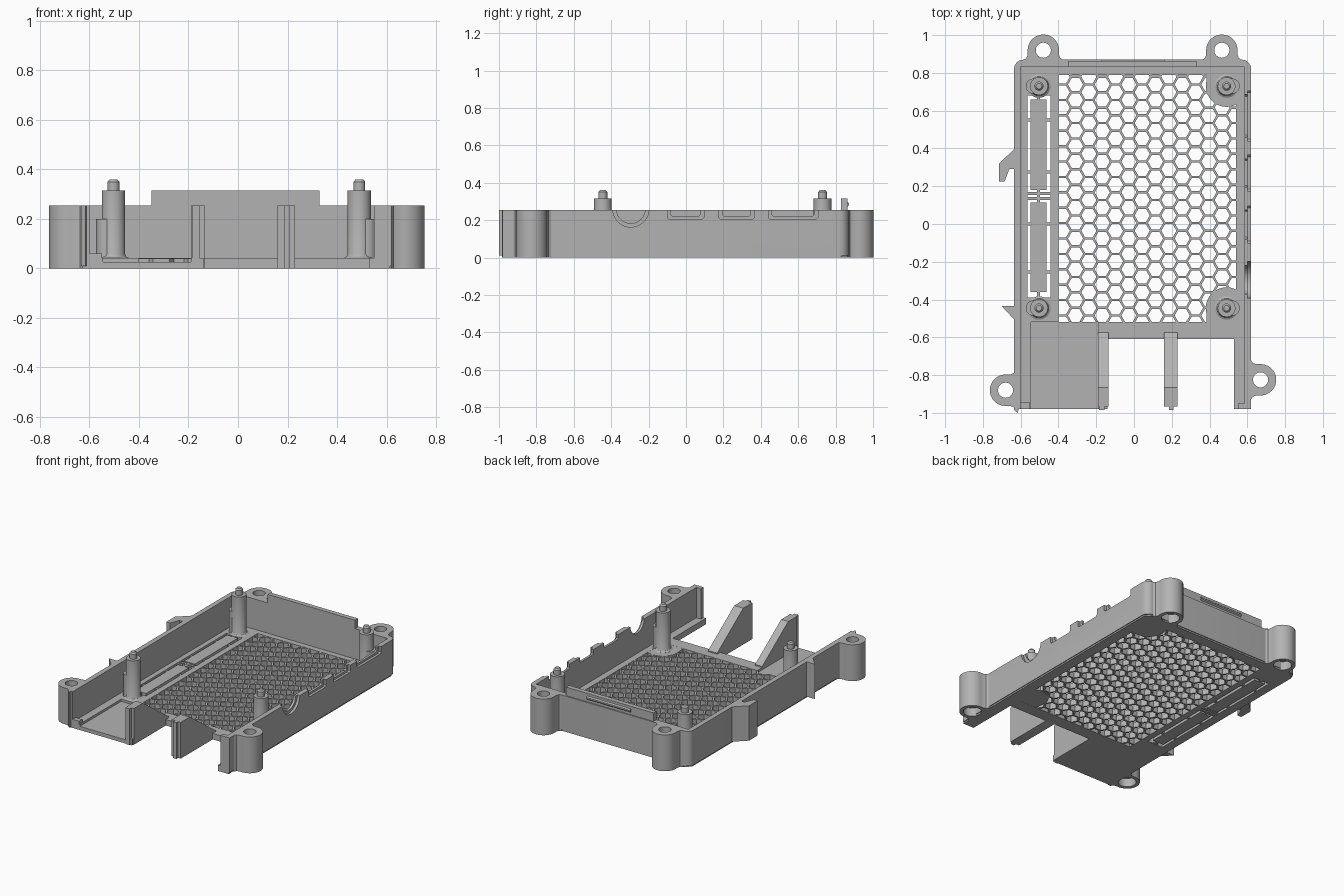
import bpy, bmesh, math
from mathutils import Matrix

if "Cube" in bpy.data.objects:
    bpy.data.objects.remove(bpy.data.objects["Cube"])

grey = bpy.data.materials.new("plain grey")
grey.use_nodes = True
grey.diffuse_color = (0.45, 0.45, 0.45, 1)
grey.node_tree.nodes["Principled BSDF"].inputs["Base Color"].default_value = (0.45, 0.45, 0.45, 1)
parts = []
H, FLOOR = 0.255, 0.042


def finish(bm, name):
    bmesh.ops.recalc_face_normals(bm, faces=bm.faces)
    me = bpy.data.meshes.new(name)
    bm.to_mesh(me)
    bm.free()
    me.materials.append(grey)
    ob = bpy.data.objects.new(name, me)
    bpy.context.collection.objects.link(ob)
    parts.append(ob)
    return ob


def add_prism(bm, pts, z0, z1):
    face = bm.faces.new([bm.verts.new((x, y, z0)) for x, y in pts])
    ext = bmesh.ops.extrude_face_region(bm, geom=[face])["geom"]
    bmesh.ops.translate(bm, vec=(0, 0, z1 - z0),
                        verts=[v for v in ext if isinstance(v, bmesh.types.BMVert)])


def prism(name, pts, z0, z1):
    bm = bmesh.new()
    add_prism(bm, pts, z0, z1)
    return finish(bm, name)


def rect(x0, x1, y0, y1):
    return [(x0, y0), (x1, y0), (x1, y1), (x0, y1)]


def circle(x, y, r, n=32, a0=0.0, a1=2 * math.pi):
    closed = abs(a1 - a0 - 2 * math.pi) < 1e-6
    steps = n if closed else n - 1
    return [(x + r * math.cos(a0 + (a1 - a0) * i / steps),
             y + r * math.sin(a0 + (a1 - a0) * i / steps)) for i in range(n)]


def side_prism(name, pts, x0, x1):
    """Profile in (y, z) extruded along x."""
    ob = prism(name, pts, x0, x1)
    ob.data.transform(Matrix(((0, 0, 1, 0), (1, 0, 0, 0), (0, 1, 0, 0), (0, 0, 0, 1))))
    return ob


def cut(ob, *cutters):
    for c in cutters:
        m = ob.modifiers.new("cut", "BOOLEAN")
        m.operation, m.solver, m.object = "DIFFERENCE", "EXACT", c
        bpy.context.view_layer.objects.active = ob
        bpy.ops.object.modifier_apply(modifier=m.name)
        parts.remove(c)
        bpy.data.objects.remove(c)


# Floor plate with grille opening, vent opening and recessed cable channel
e = 0.006
base = prism("floor", [(-.635 + e, -.98), (-.14, -.98), (-.14, -.61), (.53, -.61), (.53, -.98),
                       (.62 - e, -.98), (.62 - e, .83), (.58, .87 - e), (-.595, .87 - e),
                       (-.635 + e, .83)], 0, FLOOR)
cut(base, prism("grille_cutter", rect(-.40, .54, -.52, .79), -.1, .1),
    prism("vent_cutter", rect(-.565, -.442, -.39, .68), -.1, .1),
    prism("channel_cutter", rect(-.545, -.19, -1.1, -.52), .026, .1))

# Honeycomb grille
grille = prism("honeycomb_grille", rect(-.40, .54, -.52, .79), .001, FLOOR - .001)
pitch = 0.0815
bm = bmesh.new()
for col in range(15):
    for row in range(18):
        x = -.38 + col * pitch * math.sqrt(3) / 2
        y = -.525 + (row + col % 2 / 2) * pitch
        add_prism(bm, circle(x, y, (pitch - .012) / math.sqrt(3), 6), -.1, .1)
cut(grille, finish(bm, "hexagon_cutter"))

# Vent slats held by small ribs
for y0, y1 in ((.18, .66), (-.36, .115)):
    prism("vent_slat", rect(-.547, -.463, y0, y1), 0, FLOOR)
for y in (.55, .275, .162, .135, 0, -.255):
    prism("vent_rib", rect(-.57, -.437, y - .008, y + .008), .002, FLOOR - .002)
for y0, y1 in ((.65, .69), (.11, .19), (-.4, -.35)):
    prism("vent_link", rect(-.513, -.497, y0, y1), .003, FLOOR - .003)

# Outer wall, open at the front
outer = ([(-.635, -.98)] + circle(-.585, .82, .05, 8, math.pi, math.pi / 2)
         + circle(.57, .82, .05, 8, math.pi / 2, 0) + [(.62, -.98)])
inner = [(.585, -.98), (.585, .83), (-.60, .83), (-.60, -.98)]
wall = prism("outer_wall", outer + inner, .01, H)

# Port openings with a wider outer recess
for y0, y1 in ((-.10, .095), (.175, .365), (.44, .705)):
    for d, zb, x0 in ((0, .205, .602), (.02, .22, .5)):
        c = d + .01
        cut(wall, side_prism("port_cutter", [(y0 + c, zb), (y1 - c, zb), (y1 - d, zb + .01),
                                             (y1 - d, .4), (y0 + d, .4), (y0 + d, zb + .01)], x0, .7))
for r, x0 in ((.097, .602), (.077, .5)):
    cut(wall, side_prism("jack_cutter", circle(-.295, H + .005, r), x0, .7))

# Raised tab and snap ridge on the back wall
prism("back_tab", rect(-.35, .33, .83, .863), .2, .315)
side_prism("snap_ridge", [(.86, .27), (.872, .28), (.872, .29), (.86, .30)], -.175, .165)

# Screw ears with counterbored holes
for x, y, a in ((-.48, .92, 0), (.465, .92, 0), (.67, -.825, -math.pi / 2), (-.68, -.88, math.pi / 2)):
    shape = circle(0, 0, .083, 24, 0, math.pi)
    shape += [(-.083, -.025), (-.09, -.042), (-.105, -.051), (-.105, -.065),
              (.105, -.065), (.105, -.051), (.09, -.042), (.083, -.025)]
    ear = prism("screw_ear", shape, 0, H)
    cut(ear, prism("hole_cutter", circle(0, 0, .04), -.1, .5),
        prism("bore_cutter", circle(0, 0, .058), -.1, .06))
    ear.data.transform(Matrix.Translation((x, y, 0)) @ Matrix.Rotation(a, 4, "Z"))

# Board standoffs with locating pins
for x in (-.503, .49):
    for y in (.73, -.445):
        profile = [(0, 0.005), (.062, .005), (.062, FLOOR), (.052, .048), (.047, .058), (.047, .315),
                   (.024, .315), (.024, .35), (.015, .36), (0, .36)]
        bm = bmesh.new()
        vs = [bm.verts.new((r, 0, z)) for r, z in profile]
        es = [bm.edges.new(p) for p in zip(vs, vs[1:])]
        bmesh.ops.spin(bm, geom=vs + es, cent=(0, 0, 0), axis=(0, 0, 1), angle=2 * math.pi, steps=32)
        bmesh.ops.remove_doubles(bm, verts=bm.verts, dist=1e-4)
        bmesh.ops.translate(bm, verts=bm.verts, vec=(x, y, 0))
        finish(bm, "standoff")
        s = math.copysign(1, x)
        prism("standoff_buttress", circle(x + s * .03, y, .04, 24), .01, .2)
        # solid floor pads at the grille corners
        if x > 0:
            prism("floor_pad", circle(x, y, .11, 32), 0.0005, FLOOR - .0005)
            yb = .79 if y > 0 else -.52
            prism("pad_corner", rect(.385, .545, *sorted((y, yb))), .0008, FLOOR - .0008)

# Front fins with sloping tops and a narrow leading rib
for x0, x1, r0, r1 in ((-.19, -.135, -.185, -.155), (.16, .23, .185, .21)):
    side_prism("front_fin", [(-.575, .01), (-.575, .05), (-.865, H), (-.965, H), (-.965, 0), (-.6, 0)], x0, x1)
    side_prism("fin_rib", [(-.95, 0), (-.95, H), (-.985, H), (-.985, 0)], r0, r1)

# Lips at the front ends of the side walls
prism("left_wall_lip", rect(.55, .60, -.98, -.95), .01, H)
prism("right_wall_lip", rect(-.62, -.55, -.98, -.945), .01, .06)
prism("right_end_hook", [(-.635, -.97), (-.61, -.97), (-.615, -1.0), (-.635, -.985)], .01, H)

# Cable hooks outside the wall
prism("large_hook", [(-.63, .40), (-.715, .32), (-.715, .225), (-.685, .225), (-.66, .29), (-.63, .29)], .01, H)
prism("small_hook", [(-.70, -.435), (-.63, -.435), (-.63, -.51)], .01, H)

# Smooth shading with sharp edges kept
bpy.ops.object.select_all(action="DESELECT")
for ob in parts:
    ob.select_set(True)
bpy.context.view_layer.objects.active = parts[0]
bpy.ops.object.shade_smooth_by_angle(angle=math.radians(30))
